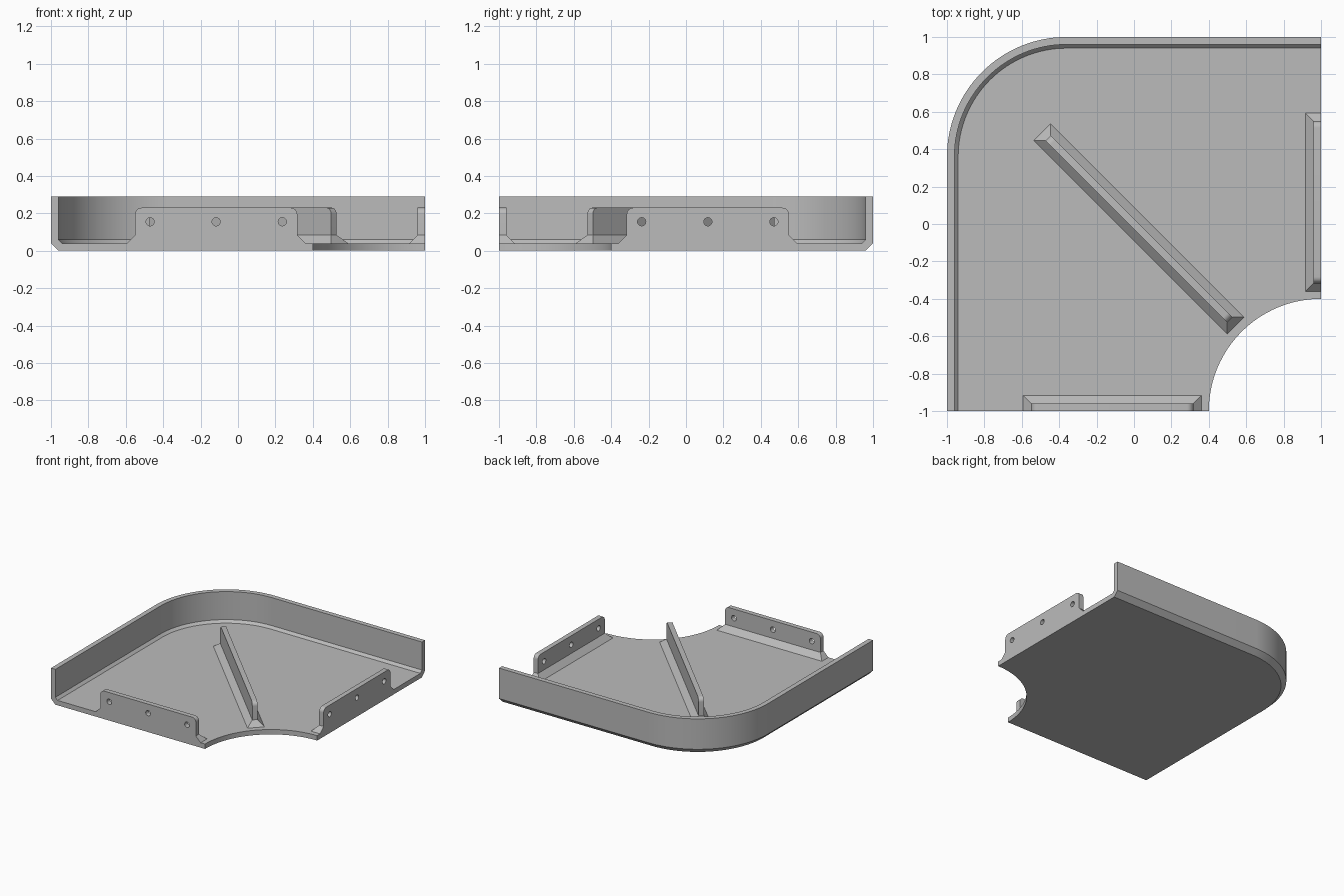
import bpy, bmesh, math
from mathutils import Matrix

if "Cube" in bpy.data.objects:
    bpy.data.objects.remove(bpy.data.objects["Cube"])

FLOOR, WALL_TOP, UPRIGHT_TOP = 0.04, 0.29, 0.23
T, FLARE = 0.04, 0.044          # sheet thickness, foot flare

grey = bpy.data.materials.new("plain grey")
grey.diffuse_color = (0.5, 0.5, 0.5, 1)
grey.use_nodes = True
grey.node_tree.nodes["Principled BSDF"].inputs["Base Color"].default_value = grey.diffuse_color


def finish(name, mesh, matrix=None):
    mesh.materials.clear()
    mesh.materials.append(grey)
    ob = bpy.data.objects.new(name, mesh)
    bpy.context.collection.objects.link(ob)
    if matrix is not None:
        ob.matrix_world = matrix
    bpy.ops.object.select_all(action='DESELECT')
    ob.select_set(True)
    bpy.context.view_layer.objects.active = ob
    bpy.ops.object.shade_smooth_by_angle(angle=math.radians(30))
    return ob


def from_bmesh(name, bm, matrix=None):
    bmesh.ops.recalc_face_normals(bm, faces=bm.faces)
    mesh = bpy.data.meshes.new(name)
    bm.to_mesh(mesh)
    bm.free()
    return finish(name, mesh, matrix)


def arc(cx, cy, r, a0, a1, n):
    return [(cx + r * math.cos(math.radians(a0 + (a1 - a0) * i / n)),
             cy + r * math.sin(math.radians(a0 + (a1 - a0) * i / n))) for i in range(n + 1)]


# Tray: wall profile swept round the rounded corner, closed by a floor with a round cutout
def tray():
    bm = bmesh.new()
    R, c = 0.64, 0.36
    profile = [(T, 0), (0, 0.04), (0, WALL_TOP), (T, WALL_TOP), (T, 0.06), (0.06, FLOOR)]
    rows = []
    for d, z in profile:
        path = [(-1 + d, -1)] + arc(-c, c, R - d, 180, 90, 32) + [(1, 1 - d)]
        rows.append([bm.verts.new((x, y, z)) for x, y in path])
    for a, b in zip(rows, rows[1:]):
        for i in range(len(a) - 1):
            bm.faces.new((a[i], a[i + 1], b[i + 1], b[i]))
    cut = arc(1, -1, 0.6, 90, 180, 32)
    low = [bm.verts.new((x, y, 0)) for x, y in cut]
    high = [bm.verts.new((x, y, FLOOR)) for x, y in cut]
    for i in range(len(cut) - 1):
        bm.faces.new((low[i], low[i + 1], high[i + 1], high[i]))
    bm.faces.new(rows[0] + low)                      # underside
    bm.faces.new(rows[-1] + high)                    # floor
    bm.faces.new([r[0] for r in rows] + [high[-1], low[-1]])   # front end
    bm.faces.new([r[-1] for r in rows] + [high[0], low[0]])    # right end
    return from_bmesh("tray", bm)


# Upright plate with rounded top corners and optional holes, standing on a flared foot
def upright(name, u0, u1, origin, angle, holes=(), front_flare=0.0):
    place = Matrix.Translation((*origin, 0)) @ Matrix.Rotation(math.radians(angle), 4, 'Z')
    r = 0.035
    outline = [(u0, FLOOR), (u1, FLOOR)]
    outline += arc(u1 - r, UPRIGHT_TOP - r, r, 0, 90, 8)
    outline += arc(u0 + r, UPRIGHT_TOP - r, r, 90, 180, 8)
    loops = [outline] + [arc(h, 0.155, 0.022, 0, 360, 24)[:-1] for h in holes]
    curve = bpy.data.curves.new(name, 'CURVE')
    curve.dimensions, curve.fill_mode, curve.extrude = '2D', 'BOTH', T / 2
    for pts in loops:
        s = curve.splines.new('POLY')
        s.points.add(len(pts) - 1)
        for p, (x, y) in zip(s.points, pts):
            p.co = (x, y, 0, 1)
        s.use_cyclic_u = True
    temp = bpy.data.objects.new("temp", curve)
    bpy.context.collection.objects.link(temp)
    mesh = bpy.data.meshes.new_from_object(temp.evaluated_get(bpy.context.evaluated_depsgraph_get()))
    bpy.data.objects.remove(temp)
    bm = bmesh.new()
    bm.from_mesh(mesh)
    bmesh.ops.remove_doubles(bm, verts=bm.verts, dist=1e-5)
    bm.transform(Matrix.Rotation(math.pi / 2, 4, 'X'))
    from_bmesh(name, bm, place)

    # foot: sloped on the back and both ends, and on the front when asked
    bm = bmesh.new()
    h = T / 2
    rings = []
    for f, ff, z in ((FLARE, front_flare, FLOOR), (0, 0, FLOOR + FLARE)):
        rings.append([bm.verts.new(p) for p in (
            (u0 - f, -h - ff, z), (u1 + f, -h - ff, z), (u1 + f, h + f, z), (u0 - f, h + f, z))])
    a, b = rings
    bm.faces.new(a)
    bm.faces.new(b)
    for i in range(4):
        j = (i + 1) % 4
        bm.faces.new((a[i], a[j], b[j], b[i]))
    from_bmesh(name + "_foot", bm, place)


tray()
hole_spots = (-0.47, -0.117, 0.237)
upright("front_flange", -0.55, 0.317, (0, -0.98), 0, hole_spots)
upright("right_flange", -0.317, 0.55, (0.98, 0), 90, [-h for h in hole_spots])
upright("diagonal_rib", -0.65, 0.725, (0, 0), -45, front_flare=FLARE)
